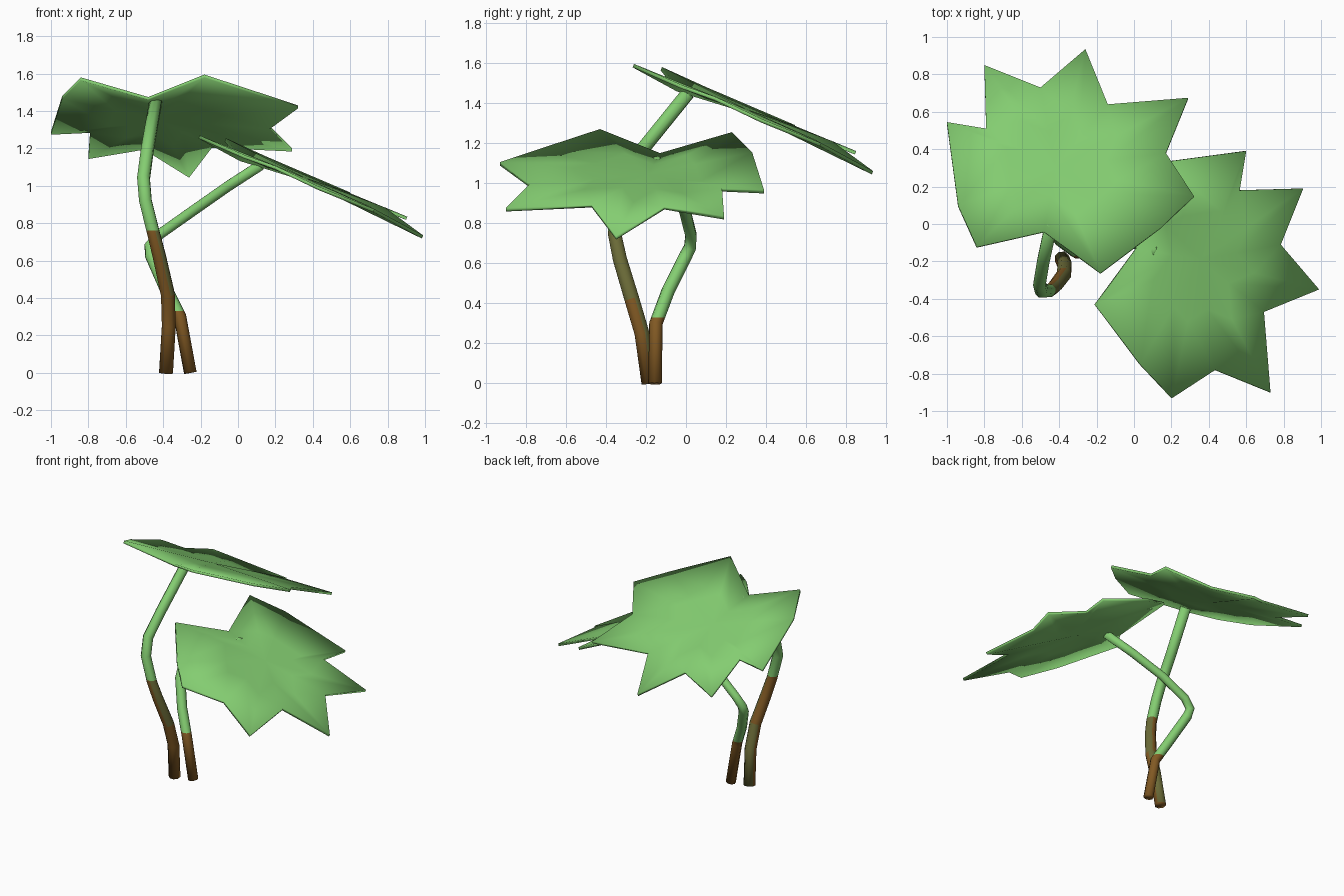
import bpy, bmesh
from math import pi
from mathutils import Vector, Matrix

cube = bpy.data.objects.get("Cube")
if cube:
    bpy.data.objects.remove(cube, do_unlink=True)


def material(name, rgb):
    mat = bpy.data.materials.new(name)
    mat.use_nodes = True
    mat.diffuse_color = (*rgb, 1)
    bsdf = mat.node_tree.nodes["Principled BSDF"]
    bsdf.inputs["Base Color"].default_value = (*rgb, 1)
    bsdf.inputs["Roughness"].default_value = 0.8
    return mat


GREEN = material("leaf green", (0.23, 0.61, 0.165))
BROWN = material("bark brown", (0.22, 0.10, 0.017))
OLIVE = material("bark olive", (0.15, 0.15, 0.04))


def add_object(name, bm, mats):
    mesh = bpy.data.meshes.new(name)
    bm.to_mesh(mesh)
    bm.free()
    for mat in mats:
        mesh.materials.append(mat)
    obj = bpy.data.objects.new(name, mesh)
    bpy.context.collection.objects.link(obj)
    return obj


# Leaf outline, from the stem notch around the lobes and back
OUTLINE = [(-.48, -.04, 1.475), (-.18, -.26, 1.595), (.14, -.02, 1.49),
           (.32, .15, 1.43), (.17, .38, 1.32), (.29, .675, 1.2),
           (-.14, .64, 1.22), (-.26, .935, 1.06), (-.5, .73, 1.21),
           (-.8, .85, 1.16), (-.79, .51, 1.3), (-1, .545, 1.29),
           (-.94, .1, 1.48), (-.84, -.12, 1.58)]
CENTRE = Vector((-.42, .3, 1.37))


def leaf(name, transform):
    bm = bmesh.new()
    middle = bm.verts.new(CENTRE)
    outer = [bm.verts.new(p) for p in OUTLINE]
    inner = [bm.verts.new(CENTRE.lerp(Vector(p), 0.45)) for p in OUTLINE]
    for i in range(len(OUTLINE)):
        j = (i + 1) % len(OUTLINE)
        bm.faces.new((middle, inner[i], inner[j]))
        bm.faces.new((inner[i], outer[i], outer[j], inner[j]))
    bm.transform(transform)
    bm.normal_update()
    for face in bm.faces:
        face.smooth = True
    obj = add_object(name, bm, [GREEN])
    solid = obj.modifiers.new("thickness", "SOLIDIFY")
    solid.thickness = 0.018
    solid.offset = -1


leaf("upper_leaf", Matrix.Identity(4))
leaf("lower_leaf", Matrix.Translation((.055, -.61, -.325)) @ Matrix.Rotation(-pi / 2, 4, "Z"))


def stem(name, path, bark_top, olive_rule):
    # Round tube swept along the path; the last value of a point scales the radius
    curve = bpy.data.curves.new(name + "_path", "CURVE")
    curve.dimensions = "3D"
    curve.bevel_depth = 0.04
    curve.bevel_resolution = 2
    curve.use_fill_caps = True
    spline = curve.splines.new("POLY")
    spline.points.add(len(path) - 1)
    for point, (x, y, z, scale) in zip(spline.points, path):
        point.co = (x, y, z, 1)
        point.radius = scale
    helper = bpy.data.objects.new(name + "_path", curve)
    bpy.context.collection.objects.link(helper)
    tube = bpy.data.meshes.new_from_object(helper)
    bm = bmesh.new()
    bm.from_mesh(tube)
    bpy.data.objects.remove(helper, do_unlink=True)
    bpy.data.meshes.remove(tube)
    bmesh.ops.remove_doubles(bm, verts=bm.verts, dist=0.0005)
    bmesh.ops.recalc_face_normals(bm, faces=bm.faces)
    # Cut where bark meets green and colour by height and direction
    bmesh.ops.bisect_plane(bm, geom=bm.verts[:] + bm.edges[:] + bm.faces[:],
                           plane_co=(0, 0, bark_top), plane_no=(0, 0, 1))
    bm.normal_update()
    for face in bm.faces:
        face.smooth = len(face.verts) < 6
        z = face.calc_center_median().z
        if z > bark_top:
            face.material_index = 0
        else:
            face.material_index = 2 if olive_rule(face.normal, z) else 1
    add_object(name, bm, [GREEN, BROWN, OLIVE])


def tall_olive(n, z):
    return n.x > 0.2 if z > 0.46 else n.y > 0.3


stem("upper_stem",
     [(-.385, -.185, 0, 1), (-.37, -.22, .25, 1), (-.375, -.27, .42, 1),
      (-.42, -.33, .62, .95), (-.45, -.355, .74, .9), (-.495, -.36, .92, .9),
      (-.505, -.32, 1.04, .9), (-.485, -.2, 1.19, .9), (-.44, .01, 1.45, .9)],
     0.76, tall_olive)
stem("lower_stem",
     [(-.255, -.155, 0, .85), (-.31, -.15, .3, .85), (-.39, -.09, .46, .85),
      (-.465, -.005, .63, .85), (-.47, .02, .68, .8), (-.42, .025, .74, .75),
      (-.25, -.005, .86, .75), (-.05, -.08, 1.0, .75), (.12, -.15, 1.11, .75)],
     0.33, lambda n, z: False)
